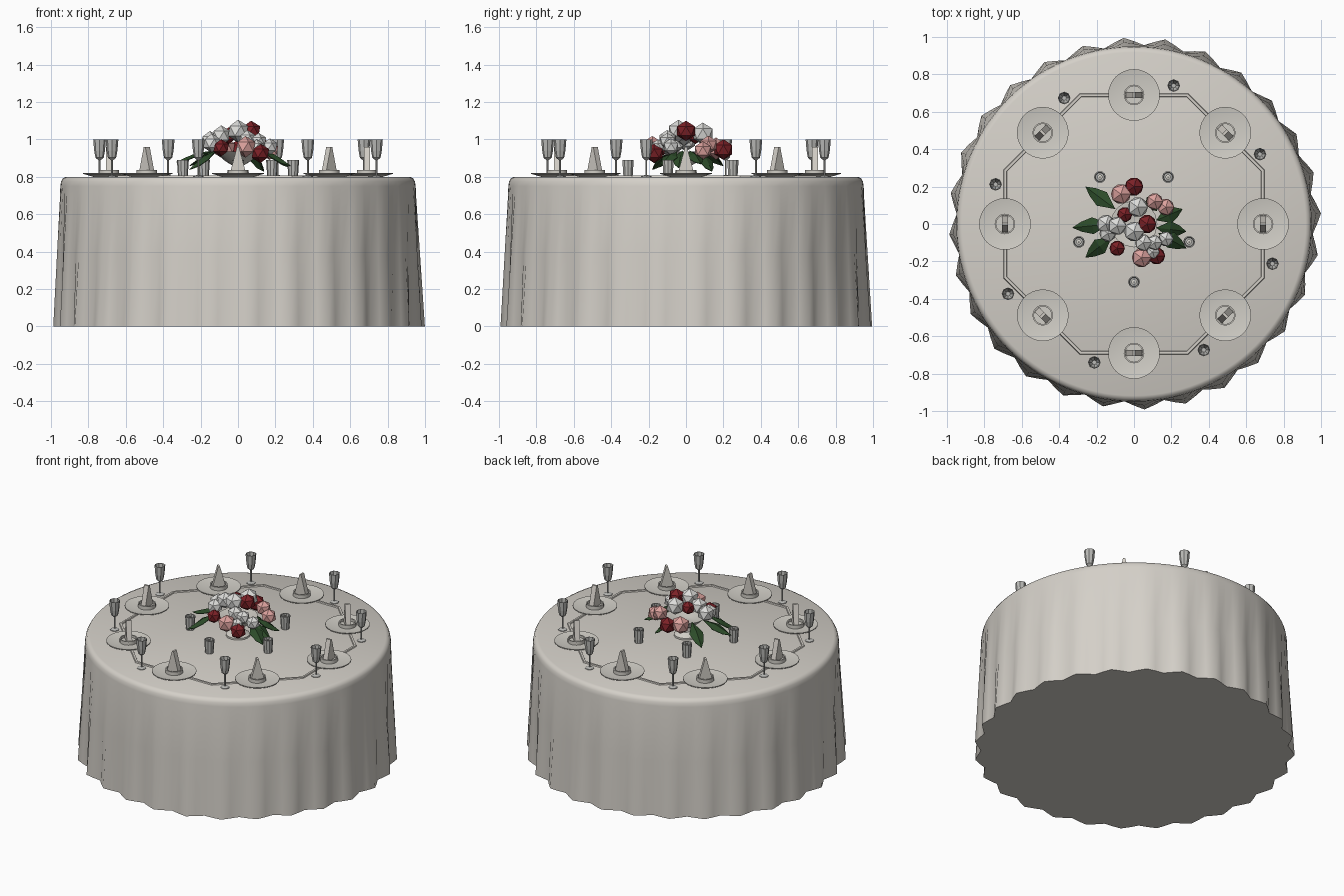
import bpy, bmesh, math
from math import sin, cos, pi, radians
from mathutils import Vector

if "Cube" in bpy.data.objects:
    bpy.data.objects.remove(bpy.data.objects["Cube"])


def material(name, rgb):
    m = bpy.data.materials.new(name)
    m.use_nodes = True
    m.diffuse_color = (*rgb, 1)
    m.node_tree.nodes["Principled BSDF"].inputs["Base Color"].default_value = (*rgb, 1)
    return m


LINEN = material("linen", (0.66, 0.63, 0.58))
CHINA = material("china", (0.64, 0.62, 0.57))
GLASS = material("glass", (0.5, 0.5, 0.48))
WHITE = material("white_petal", (0.72, 0.72, 0.7))
PINK = material("pink_petal", (0.72, 0.36, 0.34))
RED = material("red_petal", (0.2, 0.015, 0.02))
LEAF = material("leaf_green", (0.025, 0.07, 0.022))


def finish(bm, name, mat, smooth=None):
    bmesh.ops.recalc_face_normals(bm, faces=bm.faces)
    me = bpy.data.meshes.new(name)
    bm.to_mesh(me)
    bm.free()
    me.materials.append(mat)
    ob = bpy.data.objects.new(name, me)
    bpy.context.collection.objects.link(ob)
    if smooth:
        bpy.ops.object.select_all(action="DESELECT")
        ob.select_set(True)
        bpy.context.view_layer.objects.active = ob
        bpy.ops.object.shade_smooth_by_angle(angle=radians(smooth))
    return ob


def lathe(name, mat, profile, sides, at=(0, 0, 0), smooth=None, ripple=None):
    """Revolve (radius, z) points; both ends are capped."""
    bm = bmesh.new()
    rings = []
    for r, z in profile:
        ring = []
        for i in range(sides):
            a = 2 * pi * i / sides
            rr = r + (ripple(a, z) if ripple else 0)
            ring.append(bm.verts.new((at[0] + rr * cos(a), at[1] + rr * sin(a), at[2] + z)))
        rings.append(ring)
    for low, high in zip(rings, rings[1:]):
        for i in range(sides):
            j = (i + 1) % sides
            bm.faces.new((low[i], low[j], high[j], high[i]))
    bm.faces.new(rings[0][::-1])
    bm.faces.new(rings[-1])
    return finish(bm, name, mat, smooth)


def polar(r, degrees, z=0):
    return Vector((r * cos(radians(degrees)), r * sin(radians(degrees)), z))


TOP = 0.8

# Tablecloth with a rippled hem
def folds(a, z):
    return max(0, 0.75 - z) / 0.75 * (0.021 * sin(28 * a) + 0.006 * sin(5 * a + 1))

lathe("tablecloth", LINEN,
      [(0.974, 0), (0.962, 0.38), (0.95, 0.75), (0.946, 0.775), (0.936, 0.792), (0.918, TOP)],
      112, smooth=40, ripple=folds)

# Octagonal ribbon linking the place settings
bm = bmesh.new()
loops = []
for k in range(8):
    loops.append([bm.verts.new(polar(r, 22.5 + 45 * k, z))
                  for r, z in ((0.735, TOP), (0.738, 0.807), (0.752, 0.807), (0.755, TOP))])
for k in range(8):
    a, b = loops[k], loops[(k + 1) % 8]
    for i in range(4):
        j = (i + 1) % 4
        bm.faces.new((a[i], a[j], b[j], b[i]))
finish(bm, "table_ribbon", LINEN)

# Place settings: plate, napkin ring, folded napkin and goblet
for k in range(8):
    angle = 45 * k
    spot = polar(0.69, angle, TOP)
    lathe(f"plate_{k + 1}", CHINA,
          [(0.085, 0), (0.138, 0.016), (0.138, 0.021), (0.085, 0.012)], 32, spot, 40)
    lathe(f"napkin_ring_{k + 1}", CHINA,
          [(0.055, 0.012), (0.055, 0.036), (0.047, 0.036), (0.047, 0.02)], 20, spot, 40)

    bm = bmesh.new()
    out = polar(1, angle)
    side = polar(1, angle + 90)
    up = Vector((0, 0, 1))
    sheets = [[bm.verts.new(spot + out * d + side * s + up * z)
               for s, z in ((-0.043, 0.018), (0.043, 0.018), (0.006, 0.158), (-0.006, 0.158))]
              for d in (-0.017, 0.017)]
    bm.faces.new(sheets[0])
    bm.faces.new(sheets[1])
    for i in range(4):
        j = (i + 1) % 4
        bm.faces.new((sheets[0][i], sheets[0][j], sheets[1][j], sheets[1][i]))
    finish(bm, f"napkin_{k + 1}", LINEN)

    lathe(f"goblet_{k + 1}", GLASS,
          [(0.028, 0), (0.028, 0.004), (0.005, 0.01), (0.005, 0.088), (0.022, 0.102),
           (0.029, 0.14), (0.034, 0.2), (0.03, 0.2), (0.024, 0.14), (0.012, 0.11)],
          8, polar(0.77, angle - 16, TOP))

# Candle cups around the centrepiece
for k in range(5):
    spot = polar(0.31, 72 * k - 90, TOP)
    lathe(f"candle_cup_{k + 1}", GLASS,
          [(0.026, 0), (0.032, 0.09), (0.026, 0.09), (0.023, 0.05)], 10, spot)
    lathe(f"candle_{k + 1}", CHINA, [(0.015, 0.03), (0.015, 0.075), (0.004, 0.078), (0.004, 0.088)],
          8, spot)

# Footed bowl
lathe("flower_bowl", CHINA,
      [(0.075, 0), (0.075, 0.012), (0.035, 0.035), (0.03, 0.06), (0.07, 0.085),
       (0.125, 0.135), (0.115, 0.135), (0.04, 0.11)], 16, (0, 0, TOP), 30)

# Blossoms: x, y, z, radius
blossoms = {
    WHITE: [(0.02, 0.09, 1.03, 0.06), (-0.15, 0, 0.99, 0.055), (-0.14, -0.05, 0.98, 0.05),
            (-0.09, -0.01, 1.02, 0.055), (0, -0.04, 1.045, 0.06), (0.05, -0.1, 1.0, 0.05),
            (0.11, -0.1, 0.99, 0.045), (0.17, -0.08, 0.96, 0.045), (0.1, -0.15, 0.96, 0.04)],
    PINK: [(-0.07, 0.16, 0.95, 0.06), (0.11, 0.12, 0.97, 0.05), (0.17, 0.09, 0.94, 0.05),
           (0.04, -0.18, 0.96, 0.058)],
    RED: [(0, 0.2, 0.945, 0.055), (-0.05, 0.05, 1.02, 0.045), (0.07, 0, 1.045, 0.055),
          (-0.09, -0.13, 0.955, 0.046), (0.12, -0.17, 0.925, 0.052)],
}
for mat, spots in blossoms.items():
    for n, (x, y, z, r) in enumerate(spots):
        bm = bmesh.new()
        bmesh.ops.create_icosphere(bm, subdivisions=1, radius=r)
        bmesh.ops.translate(bm, verts=bm.verts, vec=(x, y, z))
        finish(bm, f"{mat.name}_blossom_{n + 1}", mat)


# Drooping creased leaves
def leaf(name, root, tip, width=0.045):
    root, tip = Vector(root), Vector(tip)
    across = (tip - root).cross(Vector((0, 0, 1))).normalized() * width
    mid = root.lerp(tip, 0.45) + Vector((0, 0, 0.015))
    far = root.lerp(tip, 0.75) + Vector((0, 0, 0.008))
    drop = Vector((0, 0, 0.015))
    bm = bmesh.new()
    a, m, f, t = (bm.verts.new(p) for p in (root, mid, far, tip))
    for s in (-1, 1):
        e = bm.verts.new(mid + across * s - drop)
        g = bm.verts.new(far + across * s * 0.6 - drop)
        bm.faces.new((a, m, e))
        bm.faces.new((m, f, g, e))
        bm.faces.new((f, t, g))
    bm.normal_update()
    ob = finish(bm, name, LEAF)
    mod = ob.modifiers.new("thickness", "SOLIDIFY")
    mod.thickness = 0.004


leaves = [((-0.1, 0.08, 0.95), (-0.26, 0.2, 0.86)), ((-0.13, 0, 0.94), (-0.33, -0.02, 0.88)),
          ((-0.12, -0.07, 0.94), (-0.26, -0.18, 0.84)), ((0.12, 0.02, 0.94), (0.26, 0.08, 0.87)),
          ((0.12, -0.02, 0.94), (0.28, -0.04, 0.85)), ((0.13, -0.05, 0.94), (0.28, -0.13, 0.86)),
          ((0.06, 0.08, 0.93), (0.14, 0.14, 0.83))]
for n, (root, tip) in enumerate(leaves):
    leaf(f"leaf_{n + 1}", root, tip)
